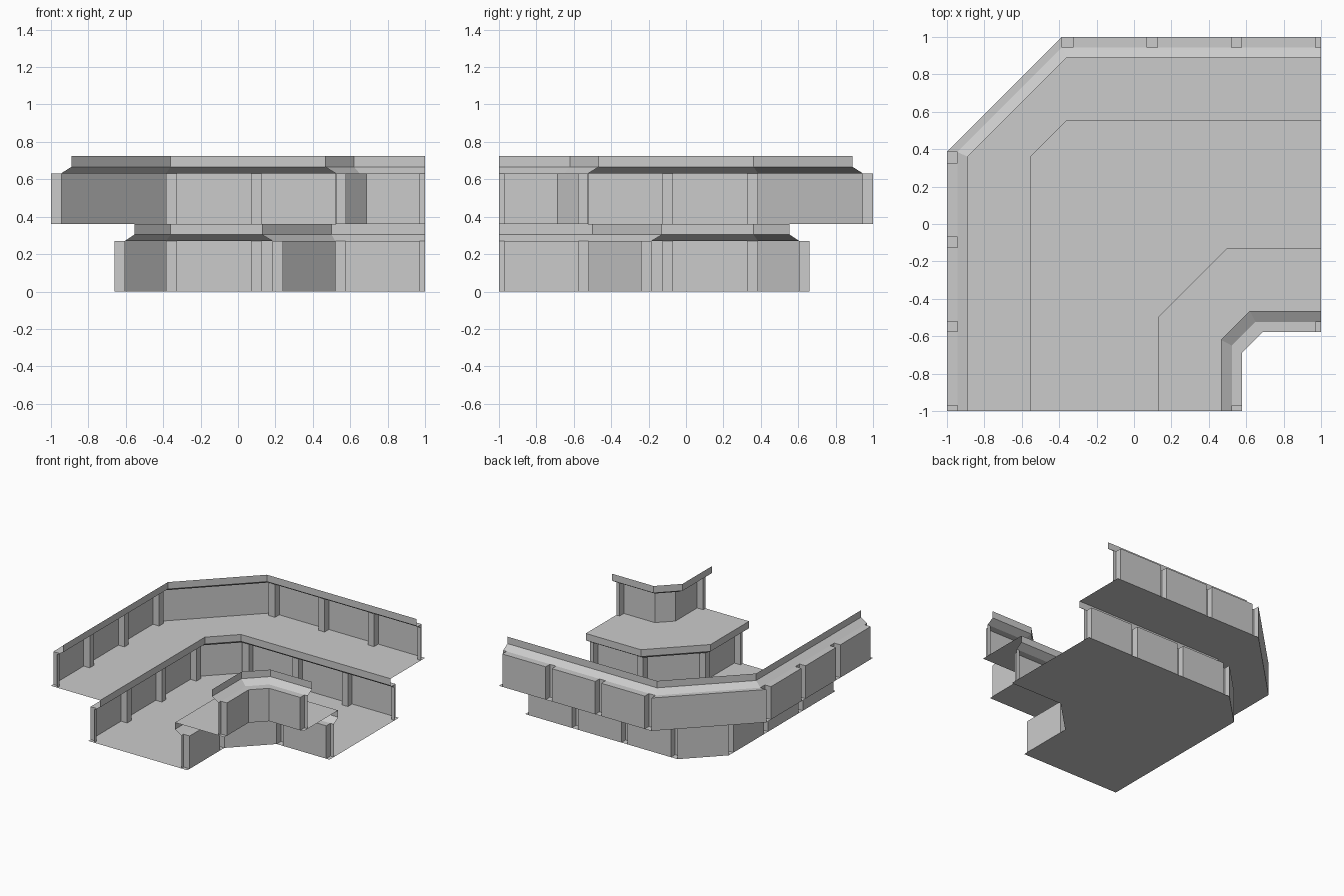
import bpy, bmesh

if "Cube" in bpy.data.objects:
    bpy.data.objects.remove(bpy.data.objects["Cube"])

# x ranges of the wall posts along the straight runs
POSTS = [(1.0, 0.97), (0.575, 0.52), (0.125, 0.07), (-0.325, -0.385)]


def full(half):
    """Complete a half path by mirroring it across the bend diagonal."""
    return half + [(-y, -x) for x, y in reversed(half)]


def path(y, corner):
    return full([(1.0, y), (corner, y)])


def build(name, bands, flip):
    """Each band is a sheet between two paths (pts_a, z_a, pts_b, z_b)."""
    bm = bmesh.new()
    for a, za, b, zb in bands:
        va = [bm.verts.new((x, y, za)) for x, y in a]
        vb = [bm.verts.new((x, y, zb)) for x, y in b]
        for i in range(len(a) - 1):
            quad = [va[i], va[i + 1], vb[i + 1], vb[i]]
            bm.faces.new(quad[::-1] if flip else quad)
    # drop empty faces where the ledge meets the posts
    bm.normal_update()
    empty = [f for f in bm.faces if f.calc_area() < 1e-7]
    bmesh.ops.delete(bm, geom=empty, context='FACES')
    bmesh.ops.remove_doubles(bm, verts=bm.verts, dist=1e-4)
    me = bpy.data.meshes.new(name)
    bm.to_mesh(me)
    bm.free()
    ob = bpy.data.objects.new(name, me)
    bpy.context.collection.objects.link(ob)


def wall(name, z, w, c, m, cm, r, cr, flip):
    """Panel wall at y=w with posts out to y=m, ledge, sloped lip, rim at y=r."""
    pts = []
    for x1, x0 in POSTS:
        if x0 < c - 1e-6:
            continue
        if x1 < 1.0:
            pts.append((x1, w))
        pts += [(x1, m), (x0, m), (x0, w)]
    if pts[-1] != (c, w):
        pts.append((c, w))
    inner = [(x, m) for x, _ in pts[:-1]] + [(cm, m)]
    pts, inner = full(pts), full(inner)
    mid, rim = path(m, cm), path(r, cr)
    build(name, [
        (pts, z, pts, z + 0.27),                # panels and posts
        (pts, z + 0.27, inner, z + 0.27),       # ledge
        (mid, z + 0.27, rim, z + 0.305),        # sloped lip
        (rim, z + 0.305, rim, z + 0.362),       # upright rim
    ], flip)


LOW, HIGH = 0.0, 0.362

# outer and inner walls of both tiers
wall("outer_upper_wall", HIGH, 1.0, -0.385, 0.945, -0.385, 0.89, -0.36, True)
wall("outer_lower_wall", LOW, 0.66, -0.385, 0.605, -0.385, 0.553, -0.36, True)
wall("inner_lower_wall", LOW, -0.24, 0.52, -0.185, 0.52, -0.127, 0.5, False)
wall("inner_upper_wall", HIGH, -0.578, 0.688, -0.523, 0.65, -0.465, 0.62, False)

# floors
build("outer_walkway", [(path(1.0, -0.385), HIGH, path(0.553, -0.36), HIGH)], False)
build("inner_walkway", [(path(-0.578, 0.688), HIGH, path(-0.127, 0.5), HIGH)], True)
build("channel_floor", [(path(0.66, -0.385), LOW, path(-0.24, 0.52), LOW)], False)
